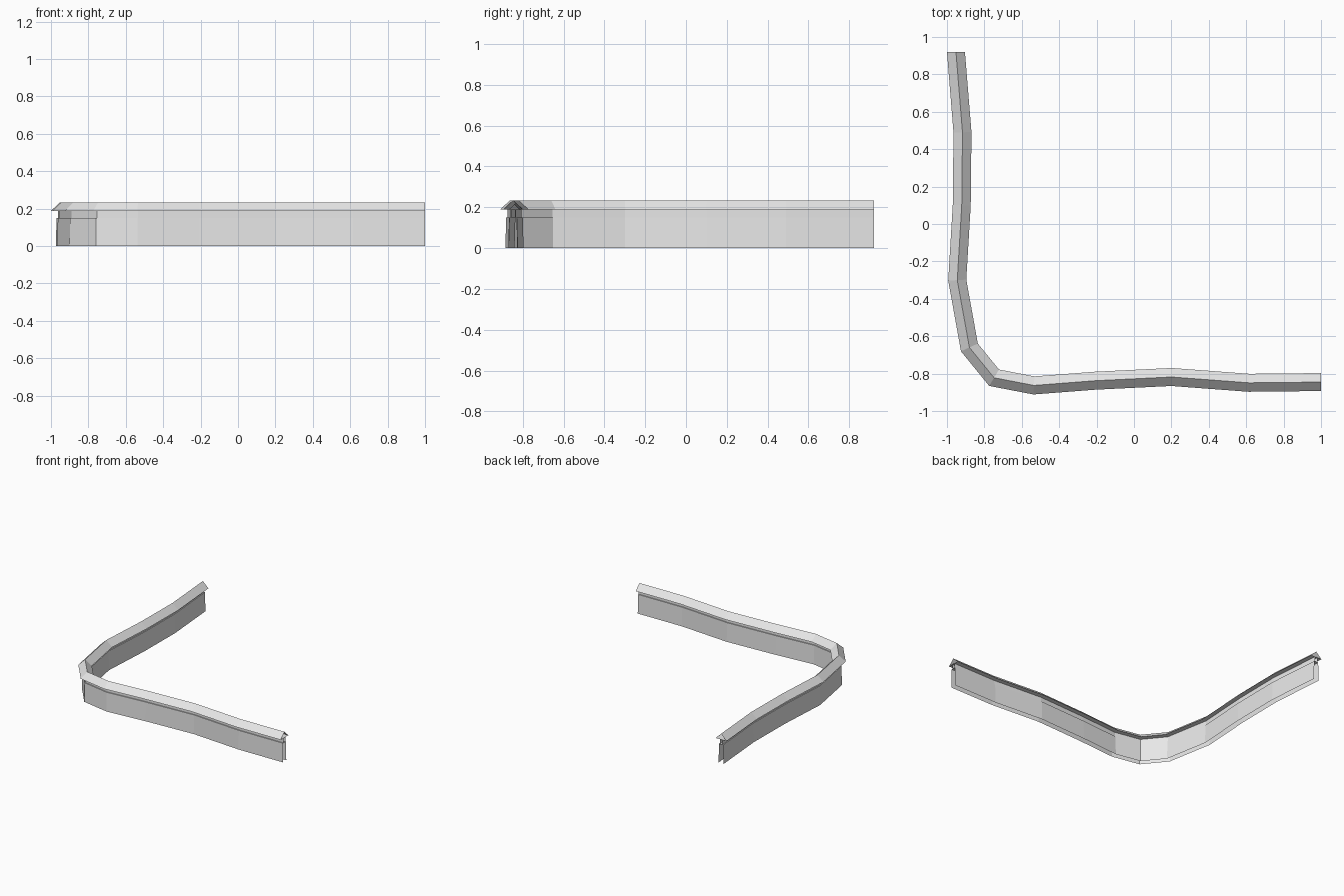
import bpy
import bmesh
from mathutils import Vector

cube = bpy.data.objects.get("Cube")
if cube:
    bpy.data.objects.remove(cube, do_unlink=True)

# Single pale grey material
grey = bpy.data.materials.new("pale_grey")
grey.use_nodes = True
colour = (0.8, 0.8, 0.8, 1)
grey.diffuse_color = colour
grey.node_tree.nodes["Principled BSDF"].inputs["Base Color"].default_value = colour

# Plan of the wall's centre line, from the back end round to the side end
PATH = [Vector(p) for p in (
    (-0.952, 0.92), (-0.917, 0.49), (-0.921, 0.1), (-0.945, -0.3),
    (-0.88, -0.66), (-0.748, -0.822), (-0.535, -0.863), (-0.21, -0.838),
    (0.2, -0.818), (0.615, -0.849), (1.0, -0.845))]


def side_vectors(path):
    """Mitred sideways vector at each point; both ends are cut square."""
    normals = []
    for a, b in zip(path, path[1:]):
        d = (b - a).normalized()
        normals.append(Vector((-d.y, d.x)))
    sides = [Vector((1, 0))]
    for n, m in zip(normals, normals[1:]):
        mid = (n + m).normalized()
        sides.append(mid / mid.dot(n))
    sides.append(Vector((0, 1)))
    return sides


def sweep(name, profile, closed):
    """Sweep an (offset, height) profile along the path as an open-ended shell."""
    bm = bmesh.new()
    rings = []
    for p, s in zip(PATH, side_vectors(PATH)):
        rings.append([bm.verts.new((*(p + s * o), z)) for o, z in profile])
    count = len(profile)
    for r, q in zip(rings, rings[1:]):
        for i in range(count if closed else count - 1):
            j = (i + 1) % count
            bm.faces.new((r[i], r[j], q[j], q[i]))
    bmesh.ops.recalc_face_normals(bm, faces=bm.faces)
    mesh = bpy.data.meshes.new(name)
    bm.to_mesh(mesh)
    bm.free()
    mesh.materials.append(grey)
    obj = bpy.data.objects.new(name, mesh)
    bpy.context.collection.objects.link(obj)
    return obj


def mirrored(half):
    return half + [(-o, z) for o, z in reversed(half)]


EAVE, RIDGE, LEDGE = 0.188, 0.234, 0.15

# Tapered wall, open underneath, with a flat ledge on top
sweep("wall_body", mirrored([(0.022, 0), (0.018, LEDGE)]), False)

# Narrow neck carrying the roof
neck = [(0.011, LEDGE), (0.011, EAVE)]
sweep("wall_neck", neck, False)
sweep("wall_neck_outer", [(-o, z) for o, z in reversed(neck)], False)

# Pitched roof coping
sweep("roof_coping", [(0.048, EAVE), (0, RIDGE), (-0.048, EAVE)], True)
